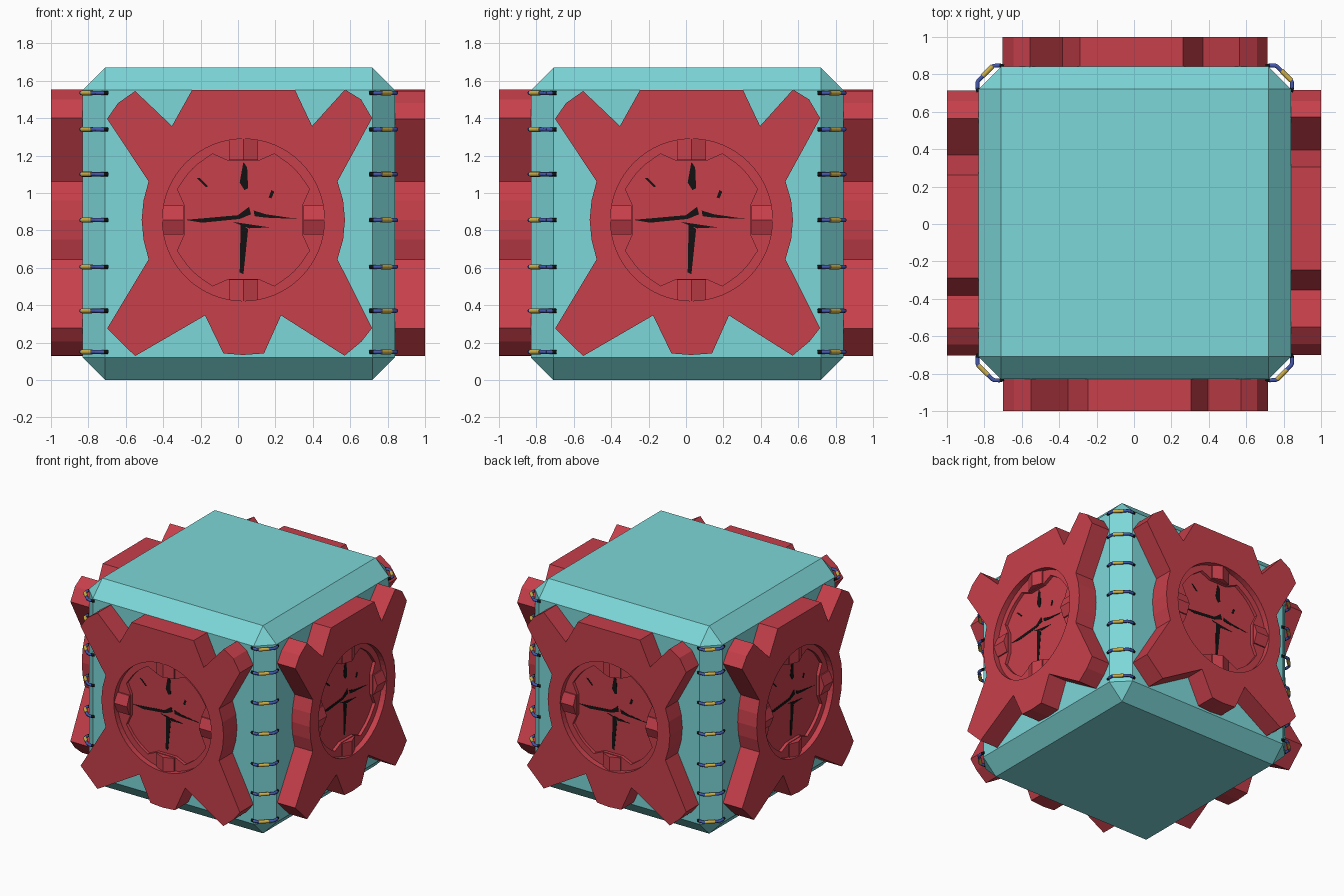
import bpy, bmesh, math
from mathutils import Vector, Matrix

if "Cube" in bpy.data.objects:
    bpy.data.objects.remove(bpy.data.objects["Cube"])


def material(name, rgb):
    m = bpy.data.materials.new(name)
    m.diffuse_color = (*rgb, 1)
    m.use_nodes = True
    m.node_tree.nodes["Principled BSDF"].inputs["Base Color"].default_value = m.diffuse_color
    return m


teal = material("teal", (0.205, 0.68, 0.69))
red = material("red", (0.57, 0.05, 0.07))
black = material("black", (0.006, 0.006, 0.006))
yellow = material("yellow", (0.62, 0.43, 0.06))
blue = material("blue", (0.06, 0.10, 0.42))


def add(name, mesh, *mats):
    ob = bpy.data.objects.new(name, mesh)
    bpy.context.collection.objects.link(ob)
    for m in mats:
        mesh.materials.append(m)
    return ob


def to_mesh(name, bm):
    bmesh.ops.recalc_face_normals(bm, faces=bm.faces)
    mesh = bpy.data.meshes.new(name)
    bm.to_mesh(mesh)
    bm.free()
    return mesh


def prism(bm, pts, y0, y1, mat=0):
    """Extrude an (x, z) outline from depth y0 to y1."""
    a = [bm.verts.new((x, y0, z)) for x, z in pts]
    b = [bm.verts.new((x, y1, z)) for x, z in pts]
    faces = [bm.faces.new(a), bm.faces.new(b[::-1])]
    n = len(pts)
    faces += [bm.faces.new((a[i], b[i], b[(i + 1) % n], a[(i + 1) % n])) for i in range(n)]
    for f in faces:
        f.material_index = mat


# Chamfered cube body
bm = bmesh.new()
bmesh.ops.create_cube(bm, size=1.67, matrix=Matrix.Translation((0.004, 0.006, 0.835)))
bmesh.ops.bevel(bm, geom=bm.edges[:], offset=0.12, segments=1, affect='EDGES', profile=0.5)
add("cube_body", to_mesh("cube_body", bm), teal)

# Side plate outline
CX, CZ, R = 0.029, 0.856, 0.433
outline = [(-0.246, 1.55), (0.305, 1.55), (0.396, 1.358), (0.572, 1.553), (0.658, 1.50),
           (0.717, 1.40), (0.532, 1.062), (0.562, 0.96), (0.572, 0.856), (0.562, 0.75),
           (0.532, 0.645), (0.717, 0.278), (0.66, 0.205), (0.57, 0.13), (0.23, 0.345),
           (0.139, 0.142), (0.027, 0.134), (-0.078, 0.142), (-0.176, 0.345), (-0.55, 0.128),
           (-0.70, 0.275), (-0.478, 0.645), (-0.505, 0.75), (-0.515, 0.856),
           (-0.505, 0.96), (-0.478, 1.062), (-0.70, 1.396), (-0.642, 1.48), (-0.55, 1.545),
           (-0.353, 1.358)]
RIM, FLOOR = -0.955, -0.93
bm = bmesh.new()
prism(bm, outline, -1.0, -0.80)
plate = add("plate_blank", to_mesh("plate_blank", bm), red)

# Round recess, then a deeper four-lobed floor
circle = [(CX + R * math.cos(a), CZ + R * math.sin(a))
          for a in (i * math.tau / 64 for i in range(64))]
quarter = [(0.315, 0.08), (0.353, 0.165)]
quarter += [(0.385 * math.cos(math.radians(a)), 0.385 * math.sin(math.radians(a)))
            for a in (32, 39, 45, 51, 58)]
quarter += [(0.165, 0.353), (0.08, 0.315)]
lobes = []
for k in range(4):
    c, s = round(math.cos(k * math.pi / 2)), round(math.sin(k * math.pi / 2))
    lobes += [(CX + c * x - s * z, CZ + s * x + c * z) for x, z in quarter]
helpers = [plate]
for name, pts, depth in (("rim_cutter", circle, RIM), ("floor_cutter", lobes, FLOOR)):
    bm = bmesh.new()
    prism(bm, pts, -1.1, depth)
    cutter = add(name, to_mesh(name, bm), red)
    cutter.hide_render = True
    helpers.append(cutter)
    mod = plate.modifiers.new(name, 'BOOLEAN')
    mod.object, mod.operation, mod.solver = cutter, 'DIFFERENCE', 'EXACT'
dg = bpy.context.evaluated_depsgraph_get()
plate_mesh = bpy.data.meshes.new_from_object(plate.evaluated_get(dg))
for h in helpers:
    bpy.data.objects.remove(h)

# Four ridged lugs round the recess
bm = bmesh.new()
for k in range(4):
    turn = Matrix.Translation((CX, 0, CZ)) @ Matrix.Rotation(k * math.pi / 2, 4, 'Y')
    rings = [[bm.verts.new(turn @ Vector((r, y, z))) for y, z in
              ((FLOOR + 0.01, -0.078), (-0.965, -0.078), (-0.995, 0),
               (-0.965, 0.078), (FLOOR + 0.01, 0.078))] for r in (0.32, 0.434)]
    bm.faces.new(rings[0])
    bm.faces.new(rings[1])
    for i in range(5):
        j = (i + 1) % 5
        bm.faces.new((rings[0][i], rings[0][j], rings[1][j], rings[1][i]))
lug_mesh = to_mesh("recess_lugs", bm)
lug_mesh.materials.append(red)

# Black cracks on the recess floor
cracks = [[(-0.02, 0.20), (0.0, 0.31), (0.02, 0.28), (0.025, 0.17), (0.005, 0.16)],
          [(-0.31, 0.0), (-0.03, 0.025), (0.03, 0.07), (0.04, 0.03), (-0.02, 0.005), (-0.22, -0.015)],
          [(0.055, 0.05), (0.12, 0.03), (0.29, 0.005), (0.12, 0.012), (0.06, 0.02)],
          [(-0.015, -0.02), (-0.02, -0.28), (0.0, -0.29), (0.025, -0.05)],
          [(-0.06, -0.01), (0.14, -0.04), (0.03, -0.045)],
          [(-0.25, 0.225), (-0.235, 0.225), (-0.19, 0.18), (-0.20, 0.175)],
          [(0.135, 0.12), (0.15, 0.16), (0.165, 0.15), (0.15, 0.115)]]
bm = bmesh.new()
for pts in cracks:
    prism(bm, [(CX + x, CZ + z) for x, z in pts], FLOOR + 0.002, FLOOR - 0.002)
crack_mesh = to_mesh("floor_cracks", bm)
crack_mesh.materials.append(black)

# Corner staple: path across the chamfer, coloured by section
path = [(-0.095, -0.012), (-0.085, 0.006), (-0.06, 0.028), (-0.052, 0.03), (0.018, 0.03),
        (0.052, 0.03), (0.064, 0.026), (0.085, 0.006), (0.095, -0.012)]
sections = [2, 1, 1, 0, 1, 1, 1, 2]
bm = bmesh.new()
for i, mat in enumerate(sections):
    p, q = (Vector((t, -r, 0)) for t, r in path[i:i + 2])
    d = q - p
    rad = 0.0135 if mat == 0 else 0.011
    place = Matrix.Translation((p + q) / 2) @ d.to_track_quat('Z', 'Y').to_matrix().to_4x4()
    made = bmesh.ops.create_cone(bm, cap_ends=True, segments=10, radius1=rad, radius2=rad,
                                 depth=d.length + 0.004, matrix=place)
    for f in {f for v in made["verts"] for f in v.link_faces}:
        f.material_index = mat
        f.smooth = len(f.verts) == 4
staple_mesh = to_mesh("corner_staple", bm)
for m in (yellow, blue, black):
    staple_mesh.materials.append(m)

# Repeat on the four sides and four vertical corners
for k, side in enumerate(("front", "right", "back", "left")):
    spin = Matrix.Rotation(k * math.pi / 2, 4, 'Z')
    shift = (0, 0, 0) if k < 2 else ((0.015, 0, 0) if k == 2 else (0, 0.015, 0))
    side_m = Matrix.Translation(shift) @ spin
    for part, mesh in (("plate", plate_mesh), ("lugs", lug_mesh), ("cracks", crack_mesh)):
        add(f"{side}_{part}", mesh).matrix_world = side_m
    corner = 2 * 0.7775 / math.sqrt(2)
    for i, z in enumerate((1.535, 1.34, 1.10, 0.855, 0.605, 0.37, 0.15)):
        ob = add(f"{side}_staple_{i + 1}", staple_mesh)
        ob.matrix_world = (Matrix.Translation((0.004, 0.006, z)) @
                           Matrix.Rotation((k + 0.5) * math.pi / 2, 4, 'Z') @
                           Matrix.Translation((0, -corner, 0)))
